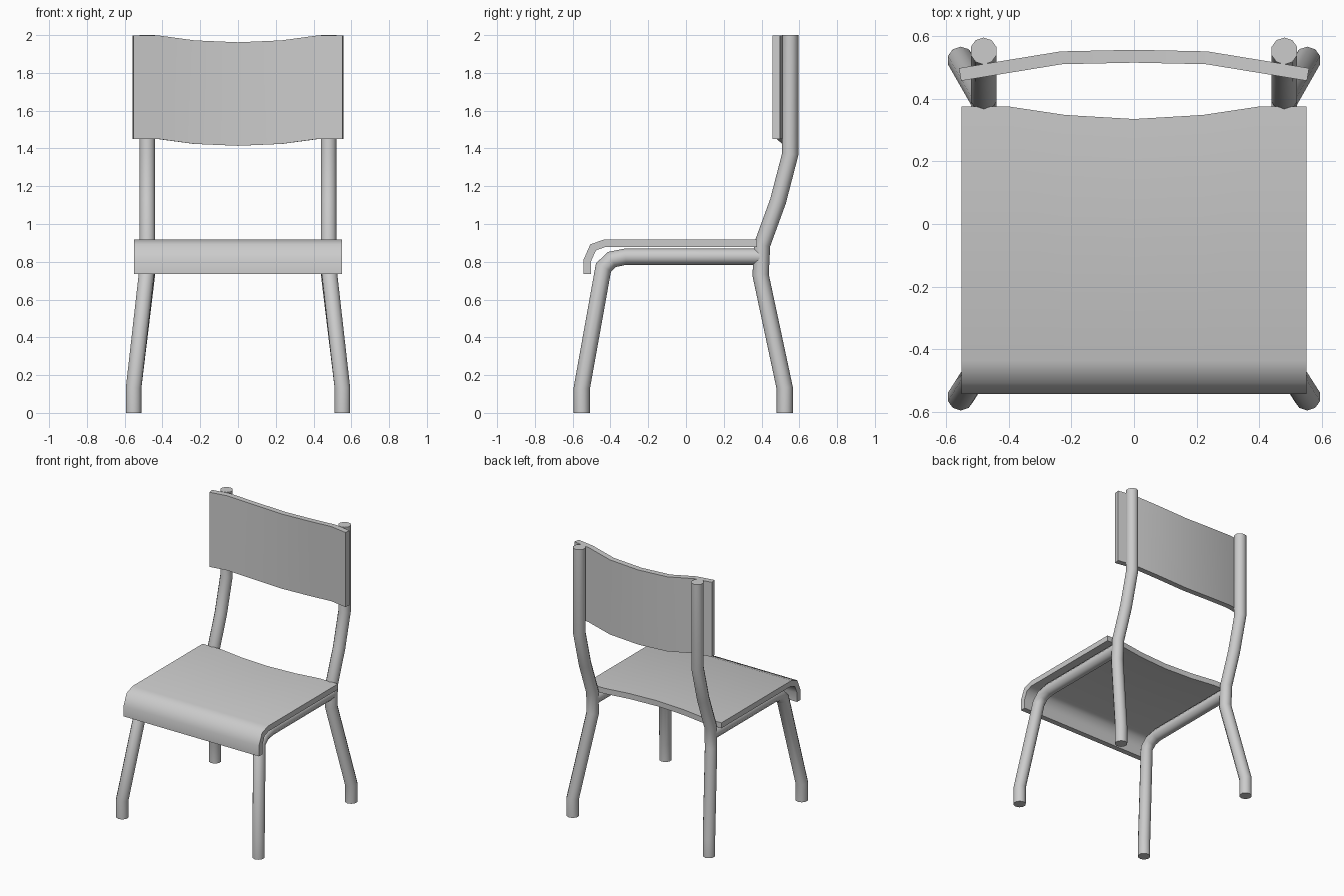
import bpy, bmesh, math
from mathutils import Vector

if "Cube" in bpy.data.objects:
    bpy.data.objects.remove(bpy.data.objects["Cube"])

R, SIDES = 0.043, 10


def finish(name, bm, thickness=None):
    """Mirror across x, optionally thicken, bake and smooth."""
    me = bpy.data.meshes.new(name)
    bm.to_mesh(me)
    bm.free()
    ob = bpy.data.objects.new(name, me)
    bpy.context.collection.objects.link(ob)
    ob.modifiers.new("mirror", 'MIRROR').use_clip = True
    if thickness:
        s = ob.modifiers.new("thick", 'SOLIDIFY')
        s.thickness, s.offset, s.use_even_offset = thickness, -1, True
    bpy.ops.object.select_all(action='DESELECT')
    ob.select_set(True)
    bpy.context.view_layer.objects.active = ob
    bpy.ops.object.convert(target='MESH')
    bpy.ops.object.shade_smooth_by_angle(angle=math.radians(50))
    return ob


def tube(name, path):
    """Sweep a round section along a path, with mitred bends and capped ends."""
    pts = [Vector(p) for p in path]
    bm = bmesh.new()
    rings = []
    for i, p in enumerate(pts):
        a = (p - pts[i - 1]).normalized() if i else None
        b = (pts[i + 1] - p).normalized() if i < len(pts) - 1 else None
        a, b = a or b, b or a
        t = (a + b).normalized()
        u = Vector((1, 0, 0))
        u = (u - t * u.dot(t)).normalized()
        v = t.cross(u) / t.dot(a)
        ring = []
        for k in range(SIDES):
            ang = math.pi / 2 + math.tau * k / SIDES
            ring.append(bm.verts.new(p + R * (math.cos(ang) * u + math.sin(ang) * v)))
        rings.append(ring)
    for r0, r1 in zip(rings, rings[1:]):
        for k in range(SIDES):
            n = (k + 1) % SIDES
            bm.faces.new((r0[k], r0[n], r1[n], r1[k]))
    bm.faces.new(rings[0][::-1])
    bm.faces.new(rings[-1])
    return finish(name, bm)


def panel(name, rows, thickness):
    """Half sheet from rows of points (x increasing), mirrored and thickened."""
    bm = bmesh.new()
    g = [[bm.verts.new(p) for p in row] for row in rows]
    for r0, r1 in zip(g, g[1:]):
        for i in range(len(r0) - 1):
            bm.faces.new((r0[i], r0[i + 1], r1[i + 1], r1[i]))
    return finish(name, bm, thickness)


# Back legs rising into the backrest posts
tube("back_legs", [(0.553, 0.523, 0), (0.553, 0.523, 0.13), (0.48, 0.395, 0.73),
                   (0.48, 0.403, 0.89), (0.48, 0.487, 1.12),
                   (0.48, 0.552, 1.37), (0.48, 0.552, 2.0)])

# Front legs bending into the rails under the seat
tube("front_legs", [(0.553, -0.552, 0), (0.553, -0.552, 0.13), (0.48, -0.437, 0.77),
                    (0.48, -0.393, 0.812), (0.48, -0.32, 0.827), (0.48, 0.39, 0.827)])

# Seat sheet with rolled front and scooped rear edge
rear = [(0, 0.335), (0.22, 0.348), (0.40, 0.375), (0.55, 0.375)]
roll = [(-0.543, 0.735), (-0.543, 0.81), (-0.507, 0.892), (-0.437, 0.917)]
rows = [[(x, y, z) for x, _ in rear] for y, z in roll]
rows.append([(x, y, 0.917) for x, y in rear])
panel("seat", rows, 0.04)

# Curved backrest with dipped top and bottom edges
cols = [(0, 0.515, 0.036), (0.23, 0.51, 0.026), (0.42, 0.479, 0), (0.552, 0.457, 0)]
panel("backrest", [[(x, y, z - dip) for x, y, dip in cols] for z in (1.45, 1.998)], 0.041)
